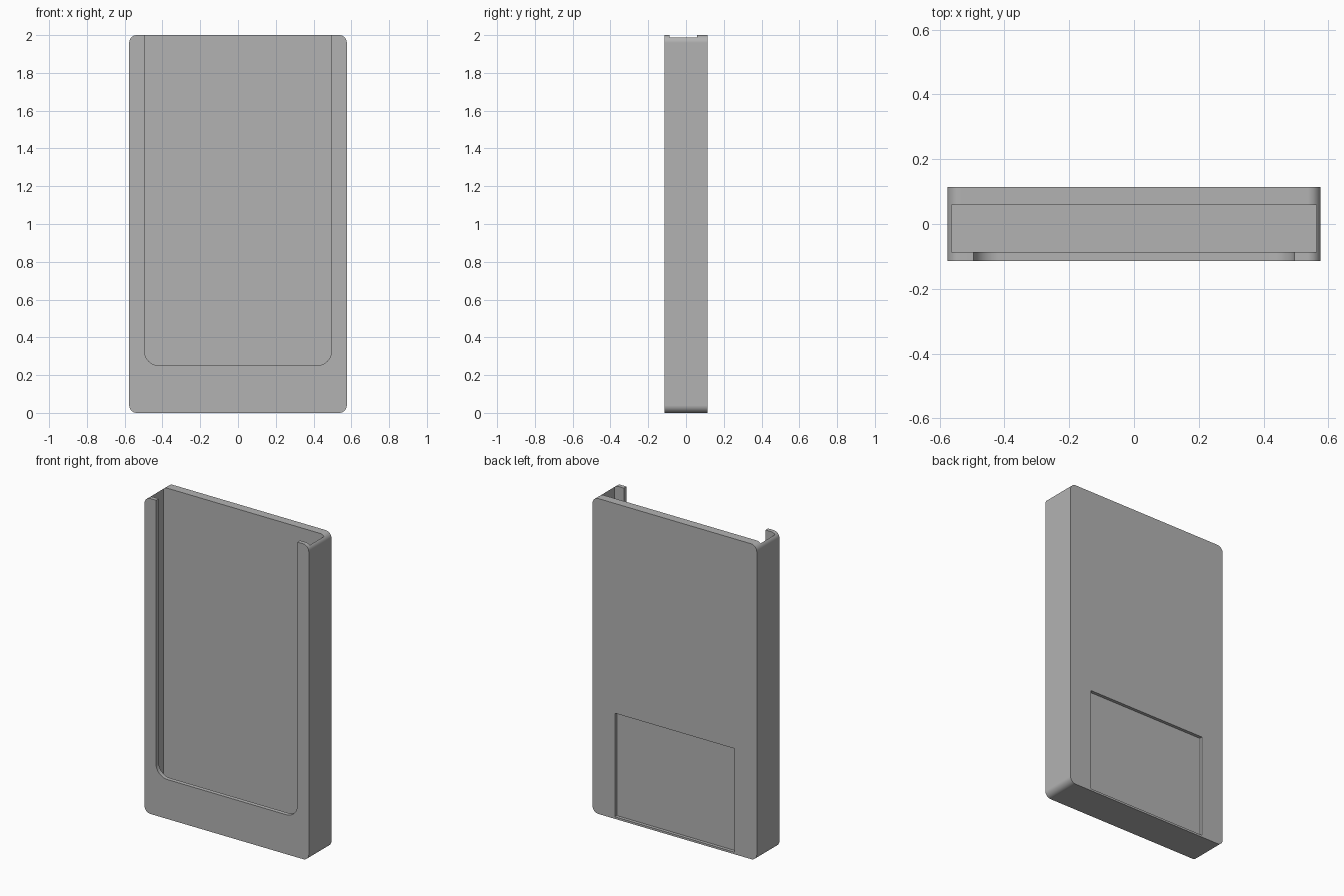
import bpy, bmesh, math

if "Cube" in bpy.data.objects:
    bpy.data.objects.remove(bpy.data.objects["Cube"], do_unlink=True)

W, D, H = 0.576, 0.1135, 2.0     # half width, half depth, height

grey = bpy.data.materials.new("matte grey")
grey.use_nodes = True
colour = (0.45, 0.45, 0.45, 1)
grey.diffuse_color = colour
grey.node_tree.nodes["Principled BSDF"].inputs["Base Color"].default_value = colour


def rounded_profile(x, z0, z1, r, steps=12):
    """Outline in the XZ plane, counter-clockwise seen from the front."""
    if r == 0:
        return [(-x, z0), (x, z0), (x, z1), (-x, z1)]
    centres = [(x - r, z1 - r), (r - x, z1 - r), (r - x, z0 + r), (x - r, z0 + r)]
    points = []
    for q, (cx, cz) in enumerate(centres):
        for i in range(steps + 1):
            a = (q + i / steps) * math.pi / 2
            points.append((cx + r * math.cos(a), cz + r * math.sin(a)))
    return points


def slab(name, x, z0, z1, y0, y1, r=0.0):
    """Rounded rectangle extruded from y0 back to y1."""
    bm = bmesh.new()
    face = bm.faces.new([bm.verts.new((px, y0, pz))
                         for px, pz in rounded_profile(x, z0, z1, r)])
    ext = bmesh.ops.extrude_face_region(bm, geom=[face])
    verts = [g for g in ext["geom"] if isinstance(g, bmesh.types.BMVert)]
    bmesh.ops.translate(bm, verts=verts, vec=(0, y1 - y0, 0))
    bmesh.ops.recalc_face_normals(bm, faces=bm.faces)
    mesh = bpy.data.meshes.new(name)
    bm.to_mesh(mesh)
    bm.free()
    mesh.materials.append(grey)
    obj = bpy.data.objects.new(name, mesh)
    bpy.context.collection.objects.link(obj)
    return obj


# Outer shell with rounded corners
case = slab("holder_case", W, 0, H, -D, D, 0.04)

# Card slot, front window open at the top, and shallow back recess
cutters = [
    slab("card_slot", 0.564, 0.02, H + 0.2, -0.087, 0.058),
    slab("front_window", 0.496, 0.25, H + 0.4, -D - 0.1, -0.04, 0.08),
    slab("back_recess", 0.42, 0.013, 0.67, D - 0.02, D + 0.1),
]

bpy.ops.object.select_all(action="DESELECT")
case.select_set(True)
bpy.context.view_layer.objects.active = case
for cutter in cutters:
    cutter.hide_render = True
    mod = case.modifiers.new(cutter.name, "BOOLEAN")
    mod.operation = "DIFFERENCE"
    mod.solver = "EXACT"
    mod.object = cutter
    bpy.ops.object.modifier_apply(modifier=mod.name)
    bpy.data.objects.remove(cutter, do_unlink=True)

# Smooth rounded corners, crisp rims
bpy.ops.object.shade_smooth_by_angle(angle=math.radians(30))
weighted = case.modifiers.new("flat_sides", "WEIGHTED_NORMAL")
weighted.keep_sharp = True
